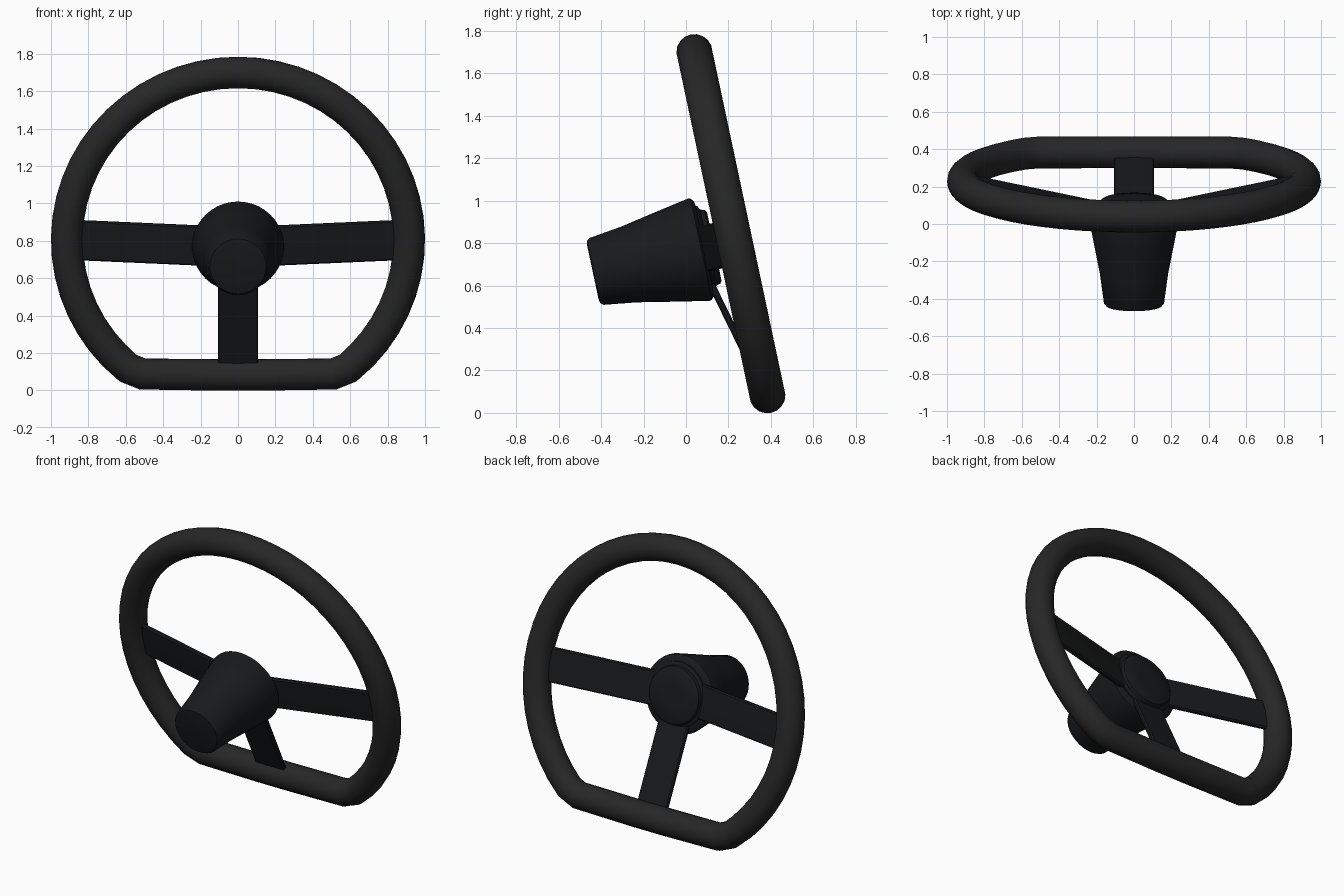
import bpy, bmesh
from math import sin, cos, pi, radians
from mathutils import Vector, Matrix

if "Cube" in bpy.data.objects:
    bpy.data.objects.remove(bpy.data.objects["Cube"])

# Wheel frame: x across, y up in the wheel plane, z along the column to the front
TILT = Matrix.Translation((0, 0.23, 0.805)) @ Matrix.Rotation(radians(102), 4, 'X')


def material(name, color):
    m = bpy.data.materials.new(name)
    m.diffuse_color = (*color, 1)
    m.use_nodes = True
    m.node_tree.nodes["Principled BSDF"].inputs["Base Color"].default_value = m.diffuse_color
    return m


GRIP = material("grip_black", (0.020, 0.020, 0.020))
PLASTIC = material("plastic_black", (0.009, 0.010, 0.011))


def loft(name, rings, mat, closed=False, angle=35):
    """Skin a list of equal-sized point rings, capping the ends if open."""
    bm = bmesh.new()
    vs = [[bm.verts.new(p) for p in r] for r in rings]
    n = len(vs[0])
    for i in range(len(vs) if closed else len(vs) - 1):
        a, b = vs[i], vs[(i + 1) % len(vs)]
        for j in range(n):
            k = (j + 1) % n
            bm.faces.new((a[j], a[k], b[k], b[j]))
    if not closed:
        bm.faces.new(vs[0])
        bm.faces.new(vs[-1])
    bmesh.ops.recalc_face_normals(bm, faces=bm.faces)
    bm.transform(TILT)
    me = bpy.data.meshes.new(name)
    bm.to_mesh(me)
    bm.free()
    ob = bpy.data.objects.new(name, me)
    bpy.context.collection.objects.link(ob)
    me.materials.append(mat)
    bpy.context.view_layer.objects.active = ob
    ob.select_set(True)
    bpy.ops.object.shade_smooth_by_angle(angle=radians(angle))
    ob.select_set(False)
    return ob


# Rim: round tube swept along a circle with a flattened bottom
R, TUBE, ARC = 0.915, 0.085, 44
path = []
for i in range(ARC + 1):
    a = radians(-50 + 280 * i / ARC)
    path.append(Vector((R * cos(a), R * sin(a), 0)))
path += [Vector((x, y, 0)) for x, y in
         ((-0.51, -0.733), (-0.11, -0.738), (0.11, -0.738), (0.51, -0.733))]
rings = []
for i, p in enumerate(path):
    t = (path[(i + 1) % len(path)] - p).normalized() + (p - path[i - 1]).normalized()
    t.normalize()
    side = Vector((t.y, -t.x, 0))
    rings.append([p + TUBE * (side * cos(b) + Vector((0, 0, sin(b))))
                  for b in (2 * pi * j / 18 for j in range(18))])
loft("rim", rings, GRIP, closed=True, angle=45)


# Turned parts: (height along the axis, radius) profiles
def turned(name, profile):
    loft(name, [[Vector((r * cos(a), r * sin(a), w))
                 for a in (2 * pi * j / 40 for j in range(40))]
                for w, r in profile], PLASTIC)


turned("column_cover", [(0.684, 0.13), (0.68, 0.15), (0.666, 0.161), (0.51, 0.182),
                        (0.33, 0.217), (0.175, 0.246), (0.162, 0.244),
                        (0.148, 0.225), (0.144, 0.20)])
turned("hub_disc", [(0.16, 0.205), (0.138, 0.203), (0.128, 0.183),
                    (0.108, 0.178), (0.099, 0.165), (0.099, 0.06)])


# Spokes: thin plates with softened edges, sloping from the hub back to the rim
def spoke(name, start, end, half_width, half_thick=0.016):
    a, b = Vector(start), Vector(end)
    t = (b - a).normalized()
    side = t.cross(Vector((0, 0, 1))).normalized()
    up = side.cross(t)
    section = [(-1, -.35), (-.93, -.9), (0, -1), (.93, -.9),
               (1, .35), (.93, .9), (0, 1), (-.93, .9)]
    section[4:4] = [(1, -.35)]
    section.append((-1, .35))
    loft(name, [[p + side * (u * half_width) + up * (v * half_thick) for u, v in section]
                for p in (a, b)], PLASTIC)


for s, label in ((-1, "left"), (1, "right")):
    spoke(label + "_spoke", (s * 0.14, 0, 0.157), (s * 0.88, 0, 0.0), 0.109)
spoke("lower_spoke", (0, -0.13, 0.16), (0, -0.72, 0.012), 0.108)
